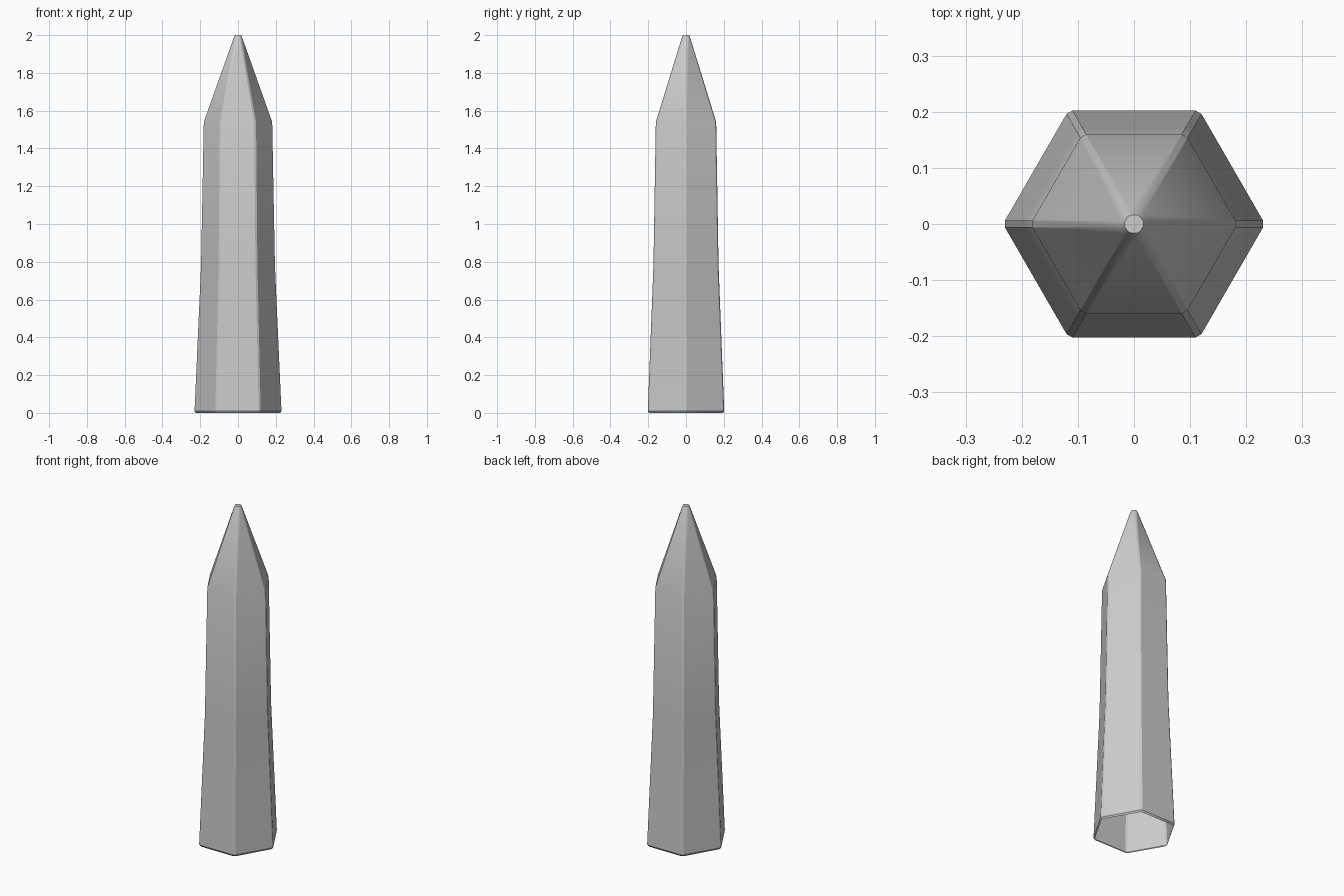
import bpy, bmesh
from math import cos, sin, pi, sqrt, radians

if "Cube" in bpy.data.objects:
    bpy.data.objects.remove(bpy.data.objects["Cube"])

# (height, corner radius, half width of the corner chamfer) from foot to tip
PROFILE = [
    (0.0, 0.227, 0.006),
    (0.01, 0.2335, 0.006),
    (0.78, 0.199, 0.006),
    (1.54, 0.1845, 0.006),
    (1.985, 0.026, 0.0055),
    (2.0, 0.019, 0.004),
]


def hex_ring(bm, z, radius, c):
    """Hexagon with chamfered corners, two vertices per corner."""
    r = radius - c / sqrt(3)
    ring = []
    for k in range(6):
        a = k * pi / 3
        for t in (-c, c):
            ring.append(bm.verts.new((r * cos(a) - t * sin(a), r * sin(a) + t * cos(a), z)))
    return ring


# Open-bottomed tapering spike
bm = bmesh.new()
rings = [hex_ring(bm, *p) for p in PROFILE]
for low, high in zip(rings, rings[1:]):
    for i in range(12):
        j = (i + 1) % 12
        bm.faces.new((low[i], low[j], high[j], high[i]))

# Small closed tip
bm.faces.new(rings[-1])

mesh = bpy.data.meshes.new("hexagonal_spike")
bm.to_mesh(mesh)
bm.free()
spike = bpy.data.objects.new("hexagonal_spike", mesh)
bpy.context.collection.objects.link(spike)
bpy.context.view_layer.objects.active = spike
spike.select_set(True)
bpy.ops.object.shade_smooth_by_angle(angle=radians(28))
